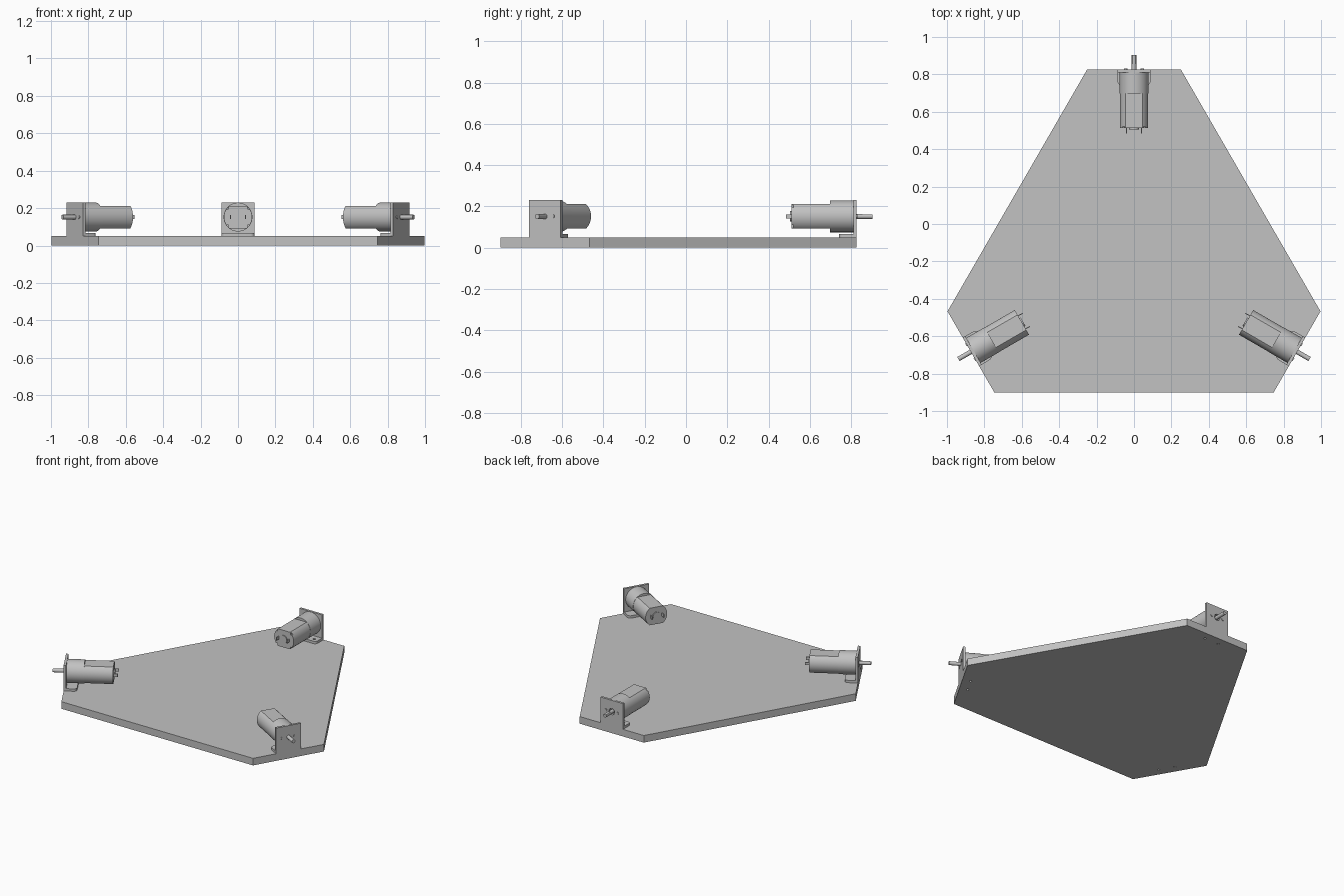
import bpy, bmesh
from math import radians, sin, cos, asin, sqrt, pi
from mathutils import Matrix, Vector

cube = bpy.data.objects.get("Cube")
if cube:
    bpy.data.objects.remove(cube)

# Single material
grey = bpy.data.materials.new("light_grey")
grey.use_nodes = True
COLOUR = (0.54, 0.54, 0.54, 1)
grey.diffuse_color = COLOUR
grey.node_tree.nodes["Principled BSDF"].inputs["Base Color"].default_value = COLOUR

CENTRE = Vector((0, -0.18, 0))   # centre of the threefold symmetry
EDGE = 0.827                     # outer short edge of the base
AXIS = 0.152                     # height of the motor axis
DECK = 0.05                      # top of the base plate


def spin(step):
    """Turn about the base centre by thirds of a circle."""
    return Matrix.Translation(CENTRE) @ Matrix.Rotation(radians(120 * step), 4, 'Z') @ Matrix.Translation(-CENTRE)


def make(name, bm, turn=None):
    bmesh.ops.recalc_face_normals(bm, faces=bm.faces)
    mesh = bpy.data.meshes.new(name)
    if turn:
        bm.transform(turn)
    bm.to_mesh(mesh)
    bm.free()
    mesh.materials.append(grey)
    mesh.shade_smooth()
    mesh.set_sharp_from_angle(angle=radians(30))
    obj = bpy.data.objects.new(name, mesh)
    bpy.context.collection.objects.link(obj)
    return obj


def extrude(bm, points, offset):
    face = bm.faces.new([bm.verts.new(p) for p in points])
    grown = bmesh.ops.extrude_face_region(bm, geom=[face])
    moved = [v for v in grown["geom"] if isinstance(v, bmesh.types.BMVert)]
    bmesh.ops.translate(bm, verts=moved, vec=offset)


def rod(bm, x, y0, y1, z, r, sides=32):
    """Cylinder along y."""
    m = Matrix.Translation((x, (y0 + y1) / 2, z)) @ Matrix.Rotation(pi / 2, 4, 'X')
    bmesh.ops.create_cone(bm, cap_ends=True, segments=sides, radius1=r, radius2=r, depth=y1 - y0, matrix=m)


def post(bm, x, y, z0, z1, r, sides=16):
    """Cylinder along z."""
    bmesh.ops.create_cone(bm, cap_ends=True, segments=sides, radius1=r, radius2=r, depth=z1 - z0,
                          matrix=Matrix.Translation((x, y, (z0 + z1) / 2)))


def box(bm, centre, size):
    bmesh.ops.create_cube(bm, size=1, matrix=Matrix.Translation(centre) @ Matrix.Diagonal((*size, 1)))


def cut(obj, bm):
    """Subtract a bmesh from an object and bake the result."""
    cutter = make("cutter", bm)
    cutter.hide_render = True
    mod = obj.modifiers.new("holes", 'BOOLEAN')
    mod.operation, mod.solver, mod.object = 'DIFFERENCE', 'EXACT', cutter
    bpy.context.view_layer.update()
    baked = bpy.data.meshes.new_from_object(obj.evaluated_get(bpy.context.evaluated_depsgraph_get()))
    obj.modifiers.clear()
    obj.data = baked
    baked.set_sharp_from_angle(angle=radians(30))
    bpy.data.objects.remove(cutter)


# Base plate: triangle with three clipped corners
bm = bmesh.new()
outline = [spin(i) @ Vector((x, EDGE, 0)) for i in range(3) for x in (0.25, -0.25)]
extrude(bm, outline, (0, 0, DECK))
base = make("base_plate", bm)
holes = bmesh.new()
for i in range(3):
    for x in (-0.055, 0.055):
        spot = spin(i) @ Vector((x, 0.772, 0))
        post(holes, spot.x, spot.y, -0.05, 0.1, 0.008)
cut(base, holes)


def motor_unit(step, label):
    turn = spin(step)

    # L-shaped bracket with rounded foot corners and screw holes
    bm = bmesh.new()
    back, inner, foot, top, half = 0.742, EDGE - 0.016, DECK + 0.017, 0.231, 0.088
    profile = [(back, DECK), (EDGE, DECK), (EDGE, top), (inner, top), (inner, foot), (back, foot)]
    extrude(bm, [(-half, y, z) for y, z in profile], (2 * half, 0, 0))
    corners = [e for e in bm.edges if all(abs(v.co.y - back) < 1e-4 for v in e.verts)
               and abs(e.verts[0].co.x - e.verts[1].co.x) < 1e-4]
    bmesh.ops.bevel(bm, geom=corners, offset=0.02, segments=5, affect='EDGES', profile=0.5)
    bracket = make(label + "_bracket", bm, turn)
    holes = bmesh.new()
    for x in (-0.055, 0.055):
        post(holes, x, 0.772, 0, 0.1, 0.009)
    rod(holes, 0, 0.79, 0.85, AXIS, 0.022)
    holes.transform(turn)
    cut(bracket, holes)

    # Round gearbox
    bm = bmesh.new()
    rod(bm, 0, 0.698, inner, AXIS, 0.077, 64)
    make(label + "_gearbox", bm, turn)

    # Motor can: round sides with flat top and bottom
    bm = bmesh.new()
    r, flat, n = 0.076, 0.06, 14
    a = asin(flat / r)
    arc = [-a + 2 * a * i / n for i in range(n + 1)]
    ring = [t + side for side in (0, pi) for t in arc]
    extrude(bm, [(r * cos(t), 0.512, AXIS + r * sin(t)) for t in ring], (0, 0.186, 0))
    can = make(label + "_motor_can", bm, turn)
    notches = bmesh.new()
    for x in (-0.058, 0.058):
        for z in (-0.05, 0.05):
            box(notches, (x, 0.512, AXIS + z), (0.014, 0.02, 0.014))
    notches.transform(turn)
    cut(can, notches)

    # Rear bearing boss
    bm = bmesh.new()
    rod(bm, 0, 0.505, 0.515, AXIS, 0.026)
    make(label + "_rear_boss", bm, turn)

    # Solder terminals
    bm = bmesh.new()
    for x in (-0.04, 0.04):
        box(bm, (x, 0.5, AXIS), (0.005, 0.032, 0.02))
    make(label + "_terminals", bm, turn)

    # Output shaft with a flat on its outer part
    bm = bmesh.new()
    rod(bm, 0, 0.8, 0.904, AXIS, 0.0125)
    shaft = make(label + "_shaft", bm, turn)
    flat_cut = bmesh.new()
    box(flat_cut, (0, 0.9, AXIS + 0.0185), (0.05, 0.09, 0.02))
    flat_cut.transform(turn)
    cut(shaft, flat_cut)

    # Face screws on either side of the shaft
    bm = bmesh.new()
    for x in (-0.045, 0.045):
        rod(bm, x, 0.8, EDGE + 0.004, AXIS, 0.009, 16)
    make(label + "_face_screws", bm, turn)


for step, label in enumerate(("back", "right", "left")):
    motor_unit(step, label)
